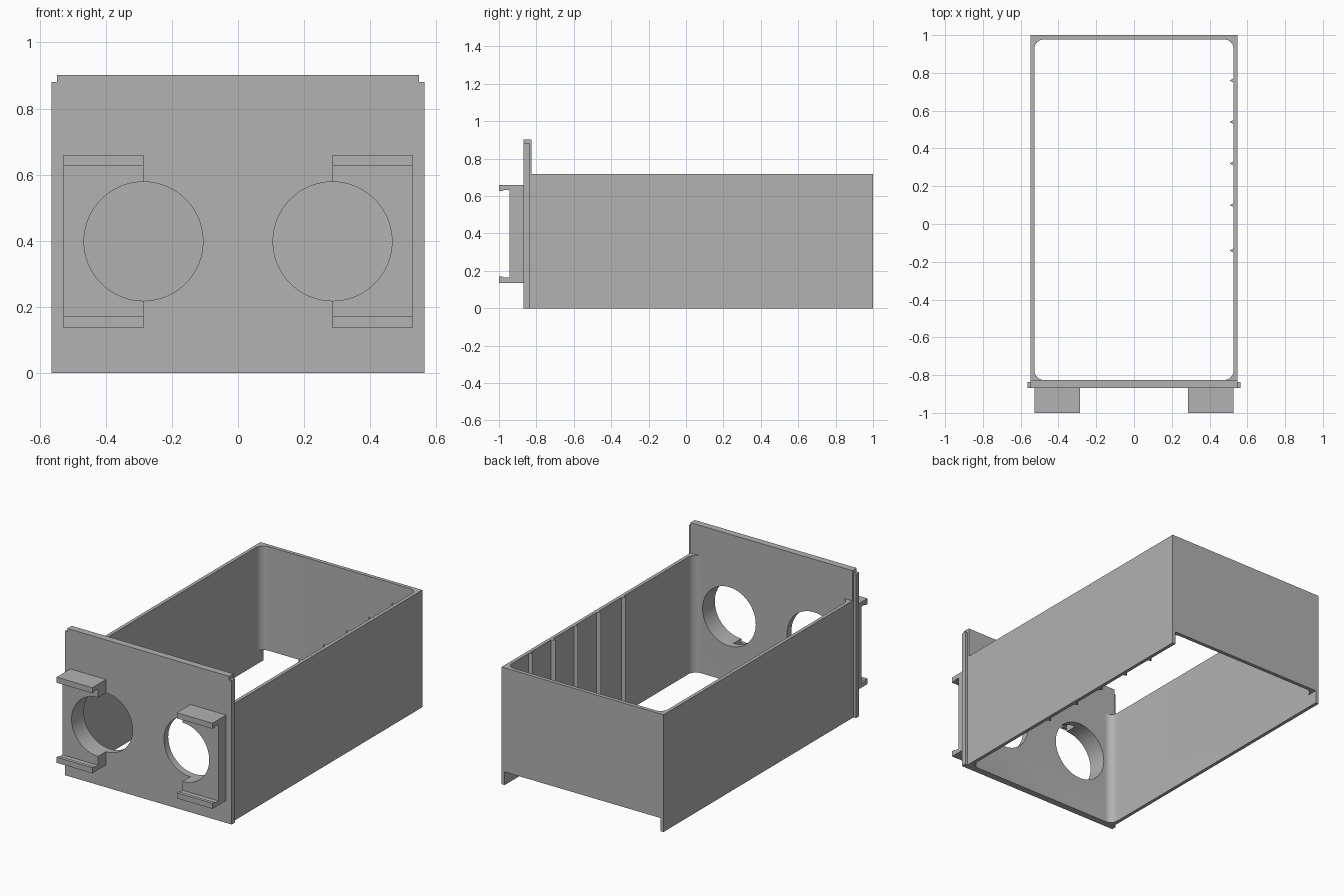
import bpy
import bmesh
import math

old = bpy.data.objects.get("Cube")
if old:
    bpy.data.objects.remove(old, do_unlink=True)

grey = bpy.data.materials.new("plain grey")
grey.use_nodes = True
COLOUR = (0.445, 0.445, 0.445, 1)
grey.diffuse_color = COLOUR
grey.node_tree.nodes["Principled BSDF"].inputs["Base Color"].default_value = COLOUR


def prism(name, outline, axis, lo, hi):
    """Extrude a 2D outline along x, y or z from lo to hi."""
    def place(p, h):
        a, b = p
        return {"x": (h, a, b), "y": (a, h, b), "z": (a, b, h)}[axis]
    bm = bmesh.new()
    face = bm.faces.new([bm.verts.new(place(p, lo)) for p in outline])
    ext = bmesh.ops.extrude_face_region(bm, geom=[face])
    shift = place((0, 0), hi - lo)
    bmesh.ops.translate(bm, vec=shift,
                        verts=[g for g in ext["geom"] if isinstance(g, bmesh.types.BMVert)])
    bmesh.ops.recalc_face_normals(bm, faces=bm.faces)
    mesh = bpy.data.meshes.new(name)
    bm.to_mesh(mesh)
    bm.free()
    mesh.materials.append(grey)
    obj = bpy.data.objects.new(name, mesh)
    bpy.context.collection.objects.link(obj)
    return obj


def box(name, x0, x1, y0, y1, z0, z1):
    return prism(name, [(x0, y0), (x1, y0), (x1, y1), (x0, y1)], "z", z0, z1)


def arc(cx, cy, r, start, end, steps):
    angles = [math.radians(start + (end - start) * i / steps) for i in range(steps + 1)]
    return [(cx + r * math.cos(a), cy + r * math.sin(a)) for a in angles]


def combine(obj, others, operation):
    """Apply booleans and remove the helper solids."""
    for other in others:
        mod = obj.modifiers.new("boolean", "BOOLEAN")
        mod.operation = operation
        mod.solver = "EXACT"
        mod.object = other
        bpy.context.view_layer.objects.active = obj
        bpy.ops.object.modifier_apply(modifier=mod.name)
        bpy.data.objects.remove(other, do_unlink=True)


def smooth(obj):
    bpy.ops.object.select_all(action="DESELECT")
    obj.select_set(True)
    bpy.context.view_layer.objects.active = obj
    bpy.ops.object.shade_smooth_by_angle(angle=math.radians(30))


W, IN_W = 0.548, 0.527                 # outer and inner half widths
FRONT, PLATE, BACK, IN_BACK = -0.868, -0.826, 1.0, 0.977
TOP, R = 0.717, 0.05
HOLE_X, HOLE_Z, HOLE_R = 0.286, 0.398, 0.18

# Drawer walls: open frame with rounded inside corners and a raised back edge
walls = box("drawer_walls", -W, W, PLATE - 0.02, BACK, 0, TOP)
x, y0, y1 = IN_W - R, PLATE + R, IN_BACK - R
inner = (arc(x, y1, R, 0, 90, 8) + arc(-x, y1, R, 90, 180, 8)
         + arc(-x, y0, R, 180, 270, 8) + arc(x, y0, R, 270, 360, 8))
combine(walls, [prism("cavity", inner, "z", -0.1, TOP + 0.1),
                box("back_notch", -IN_W, IN_W, y1 - 0.01, BACK + 0.1, -0.1, 0.08)],
        "DIFFERENCE")

# Front panel with a slightly wider flange
panel = box("front_panel", -W, W, FRONT, PLATE, 0, 0.902)
flange = box("flange", -0.565, 0.565, FRONT, -0.837, 0, 0.88)
combine(walls, [panel, flange], "UNION")
walls.name = "drawer_body"

# Brackets: channel profile with lipped arms, on both sides
mid, root, tip = HOLE_Z, -0.944, -1.0
upper = [(tip, 0.262), (tip, 0.228), (tip + 0.02, 0.228), (tip + 0.026, 0.234), (root, 0.234)]
profile = ([(FRONT + 0.01, mid + 0.262)] + [(y, mid + z) for y, z in upper]
           + [(y, mid - z) for y, z in reversed(upper)] + [(FRONT + 0.01, mid - 0.262)])
for side in (-1, 1):
    bracket = prism("bracket", profile, "x", side * HOLE_X, side * 0.528)
    combine(walls, [bracket], "UNION")

# Round openings through panel and brackets
for side in (-1, 1):
    circle = arc(side * HOLE_X, HOLE_Z, HOLE_R, 0, 360, 64)[:-1]
    combine(walls, [prism("hole", circle, "y", -1.1, PLATE + 0.03)], "DIFFERENCE")
smooth(walls)

# Divider ribs on the inside of the left wall
for i, y in enumerate((-0.14, 0.10, 0.32, 0.54, 0.76)):
    prism(f"divider_rib_{i + 1}",
          [(IN_W + 0.003, y - 0.012), (IN_W + 0.003, y + 0.012), (0.506, y)], "z", 0, TOP)
